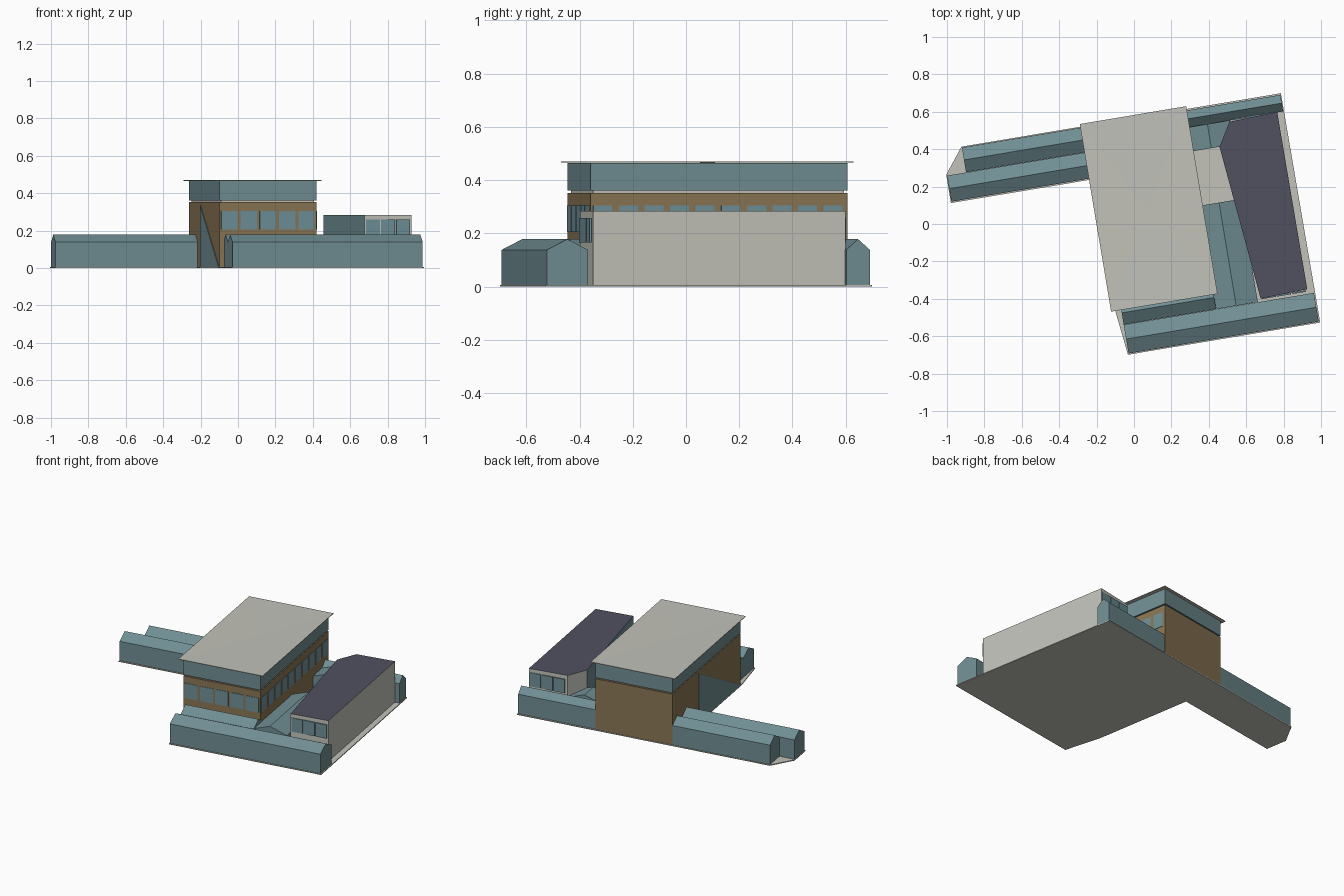
import bpy, bmesh, math
from mathutils import Matrix

if "Cube" in bpy.data.objects:
    bpy.data.objects.remove(bpy.data.objects["Cube"])

# The whole site is turned about z; parts are laid out in the turned frame
TURN = Matrix.Rotation(math.radians(9.5), 4, 'Z')


def srgb(r, g, b):
    def lin(c):
        c /= 255
        return c / 12.92 if c <= 0.04045 else ((c + 0.055) / 1.055) ** 2.4
    return (lin(r), lin(g), lin(b), 1)


def material(name, rgb):
    m = bpy.data.materials.new(name)
    m.diffuse_color = srgb(*rgb)
    m.use_nodes = True
    m.node_tree.nodes["Principled BSDF"].inputs["Base Color"].default_value = m.diffuse_color
    return m


TEAL = material("teal", (112, 142, 147))
GLASS = material("window_glass", (110, 144, 152))
TAN = material("tan", (138, 118, 84))
GREY = material("pale_grey", (194, 194, 186))
SLATE = material("slate", (80, 81, 96))


def finish(name, bm, mats):
    bmesh.ops.recalc_face_normals(bm, faces=bm.faces)
    bm.transform(TURN)
    me = bpy.data.meshes.new(name)
    bm.to_mesh(me)
    bm.free()
    for m in mats:
        me.materials.append(m)
    ob = bpy.data.objects.new(name, me)
    bpy.context.collection.objects.link(ob)
    return ob


def prism(name, outline, z0, z1, mats, rule=None):
    """Upright prism; rule(normal) picks the material slot of a face."""
    bm = bmesh.new()
    lo = [bm.verts.new((x, y, z0)) for x, y in outline]
    hi = [bm.verts.new((x, y, z1)) for x, y in outline]
    n = len(outline)
    bm.faces.new(lo[::-1])
    bm.faces.new(hi)
    for i in range(n):
        j = (i + 1) % n
        bm.faces.new((lo[i], lo[j], hi[j], hi[i]))
    bmesh.ops.recalc_face_normals(bm, faces=bm.faces)
    if rule:
        for f in bm.faces:
            f.material_index = rule(f.normal)
    return finish(name, bm, mats)


def box(name, x0, x1, y0, y1, z0, z1, mat):
    return prism(name, [(x0, y0), (x1, y0), (x1, y1), (x0, y1)], z0, z1, [mat])


def gable(name, x0, x1, y0, y1, along='x', z0=0.005, eave=0.138, ridge=0.178):
    """House-shaped block with its ridge along x or y."""
    a0, a1, b0, b1 = (x0, x1, y0, y1) if along == 'x' else (y0, y1, x0, x1)
    profile = [(b0, z0), (b1, z0), (b1, eave), ((b0 + b1) / 2, ridge), (b0, eave)]
    bm = bmesh.new()
    ends = []
    for a in (a0, a1):
        ends.append([bm.verts.new((a, b, z) if along == 'x' else (b, a, z))
                     for b, z in profile])
    bm.faces.new(ends[0])
    bm.faces.new(ends[1])
    for i in range(5):
        j = (i + 1) % 5
        bm.faces.new((ends[0][i], ends[0][j], ends[1][j], ends[1][i]))
    return finish(name, bm, [TEAL])


# Ground slab
prism("ground_slab",
      [(-0.947, 0.272), (-0.177, 0.272), (-0.177, -0.43), (-0.147, -0.684),
       (0.895, -0.684), (0.890, 0.560), (-0.842, 0.560), (-0.947, 0.425)],
      0, 0.006, [GREY])

# Main block: tan lower storeys, recessed joint, teal top storey
U0, U1, V0, V1 = -0.172, 0.355, -0.423, 0.556
box("main_block", U0, U1, V0, V1, 0.005, 0.352, TAN)
box("recessed_joint", U0 + 0.012, U1 - 0.012, V0 + 0.012, V1 - 0.012, 0.35, 0.362, GREY)
box("top_storey", U0, U1, V0, V1, 0.360, 0.465, TEAL)

# Thin overhanging roof sheet with a slight dip at its centre
bm = bmesh.new()
rim = [(-0.198, -0.442), (0.379, -0.442), (0.379, 0.575), (-0.198, 0.575)]
for z, dip in ((0.466, 0.465), (0.470, 0.467)):
    ring = [bm.verts.new((x, y, z)) for x, y in rim]
    mid = bm.verts.new((0.09, 0.066, dip))
    for i in range(4):
        bm.faces.new((ring[i], ring[(i + 1) % 4], mid))
bmesh.ops.bridge_loops(bm, edges=[e for e in bm.edges if e.is_boundary])
finish("main_roof", bm, [GREY])

# Window plates of the main block
for i in range(5):
    u = U0 + 0.010 + i * 0.1045
    box(f"front_window_{i + 1}", u, u + 0.088, V0 - 0.003, V0 + 0.003, 0.205, 0.305, GLASS)
for i in range(10):
    v = V0 + 0.010 + i * 0.0975
    box(f"side_window_{i + 1}", U1 - 0.003, U1 + 0.003, v, v + 0.072, 0.205, 0.305, GLASS)

# Triangular teal panel on the left wall
bm = bmesh.new()
tri = [(0.18, 0.006), (0.18, 0.335), (-0.42, 0.006)]
sides = [[bm.verts.new((x, v, z)) for v, z in tri] for x in (U0 - 0.004, U0 + 0.002)]
for s in sides:
    bm.faces.new(s)
for i in range(3):
    j = (i + 1) % 3
    bm.faces.new((sides[0][i], sides[0][j], sides[1][j], sides[1][i]))
finish("left_wall_panel", bm, [TEAL])

# Gabled wings
gable("front_wing", -0.143, 0.888, -0.678, -0.522)
gable("front_inner_wing", -0.143, 0.358, -0.521, -0.395)
gable("back_right_wing", 0.350, 0.886, 0.462, 0.552)
gable("left_wing", -0.943, -0.165, 0.279, 0.420)
gable("left_back_wing", -0.840, -0.165, 0.421, 0.555)
gable("link_front", 0.350, 0.584, -0.521, 0.038, along='y')
gable("link_back", 0.350, 0.600, 0.332, 0.462, along='y')

# Hall: slate roof, teal slanted wall, grey other walls
hall = [(0.602, -0.505), (0.856, -0.497), (0.854, 0.465), (0.593, 0.455), (0.519, 0.330)]


def hall_rule(n):
    if n.z > 0.5:
        return 1
    return 2 if n.x < -0.9 else 0


prism("hall", hall, 0.005, 0.284, [GREY, SLATE, TEAL], hall_rule)

# Hall window plates at both ends
for i in range(3):
    u = 0.609 + i * 0.082
    box(f"hall_front_window_{i + 1}", u, u + 0.075, -0.509, -0.501, 0.165, 0.258, GLASS)
    box(f"hall_back_window_{i + 1}", u, u + 0.075, 0.460, 0.468, 0.165, 0.258, GLASS)
